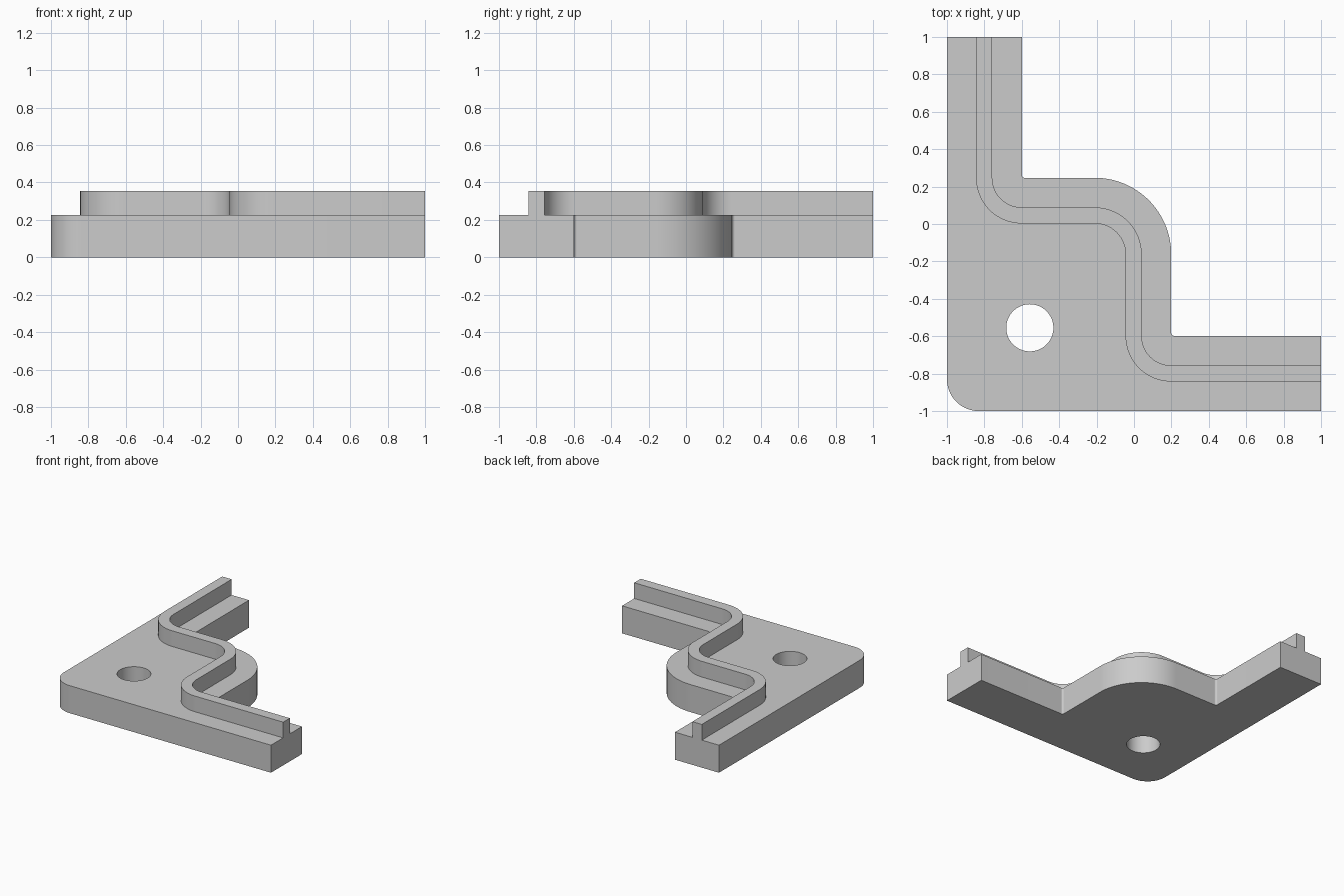
import bpy, bmesh
from math import cos, sin, radians

PLATE_TOP, LIP_TOP = 0.226, 0.355
LIP_HALF = 0.043

if "Cube" in bpy.data.objects:
    bpy.data.objects.remove(bpy.data.objects["Cube"], do_unlink=True)

grey = bpy.data.materials.new("light grey")
grey.use_nodes = True
grey.diffuse_color = (0.6, 0.6, 0.6, 1)
grey.node_tree.nodes["Principled BSDF"].inputs["Base Color"].default_value = grey.diffuse_color


def arc(cx, cy, r, start, end, steps=20):
    angles = [radians(start + (end - start) * i / steps) for i in range(steps + 1)]
    return [(cx + r * cos(a), cy + r * sin(a)) for a in angles]


def stepped_line(offset, inner_r):
    """S-shaped path, offset sideways from the lip's centre line."""
    x1, y1 = -0.801 + offset, 0.046 + offset
    x2, y2 = -0.002 + offset, -0.799 + offset
    bulge_r = 0.208 + offset
    return ([(x1, 1)]
            + arc(x1 + inner_r, y1 + inner_r, inner_r, 180, 270)
            + arc(x2 - bulge_r, y1 - bulge_r, bulge_r, 90, 0, 32)
            + arc(x2 + inner_r, y2 + inner_r, inner_r, 180, 270)
            + [(1, y2)])


def prism(name, outline, z0, z1):
    bm = bmesh.new()
    base = bm.faces.new([bm.verts.new((x, y, z0)) for x, y in outline])
    top = bmesh.ops.extrude_face_region(bm, geom=[base], use_keep_orig=True)["geom"]
    moved = [v for v in top if isinstance(v, bmesh.types.BMVert)]
    bmesh.ops.translate(bm, verts=moved, vec=(0, 0, z1 - z0))
    bmesh.ops.recalc_face_normals(bm, faces=bm.faces)
    mesh = bpy.data.meshes.new(name)
    bm.to_mesh(mesh)
    bm.free()
    mesh.materials.append(grey)
    obj = bpy.data.objects.new(name, mesh)
    bpy.context.collection.objects.link(obj)
    return obj


def activate(obj):
    bpy.ops.object.select_all(action='DESELECT')
    obj.select_set(True)
    bpy.context.view_layer.objects.active = obj


# Base plate: stepped back edge, rounded front left corner
corner_r = 0.17
plate = prism("base_plate",
              stepped_line(0.201, 0.015) + [(1, -1)]
              + arc(-1 + corner_r, -1 + corner_r, corner_r, 270, 180)
              + [(-1, 1)],
              0, PLATE_TOP)

# Bolt hole through the plate
cutter = prism("hole_cutter", arc(-0.557, -0.555, 0.126, 0, 360, 64)[:-1], -0.1, 0.4)
cut = plate.modifiers.new("bolt_hole", 'BOOLEAN')
cut.operation = 'DIFFERENCE'
cut.solver = 'EXACT'
cut.object = cutter
activate(plate)
bpy.ops.object.modifier_apply(modifier=cut.name)
bpy.data.objects.remove(cutter, do_unlink=True)

# Raised lip following the stepped edge
lip = prism("raised_lip",
            stepped_line(LIP_HALF, 0.2 - LIP_HALF)
            + stepped_line(-LIP_HALF, 0.2 + LIP_HALF)[::-1],
            PLATE_TOP, LIP_TOP)

for part in (plate, lip):
    activate(part)
    bpy.ops.object.shade_smooth_by_angle(angle=radians(30))
